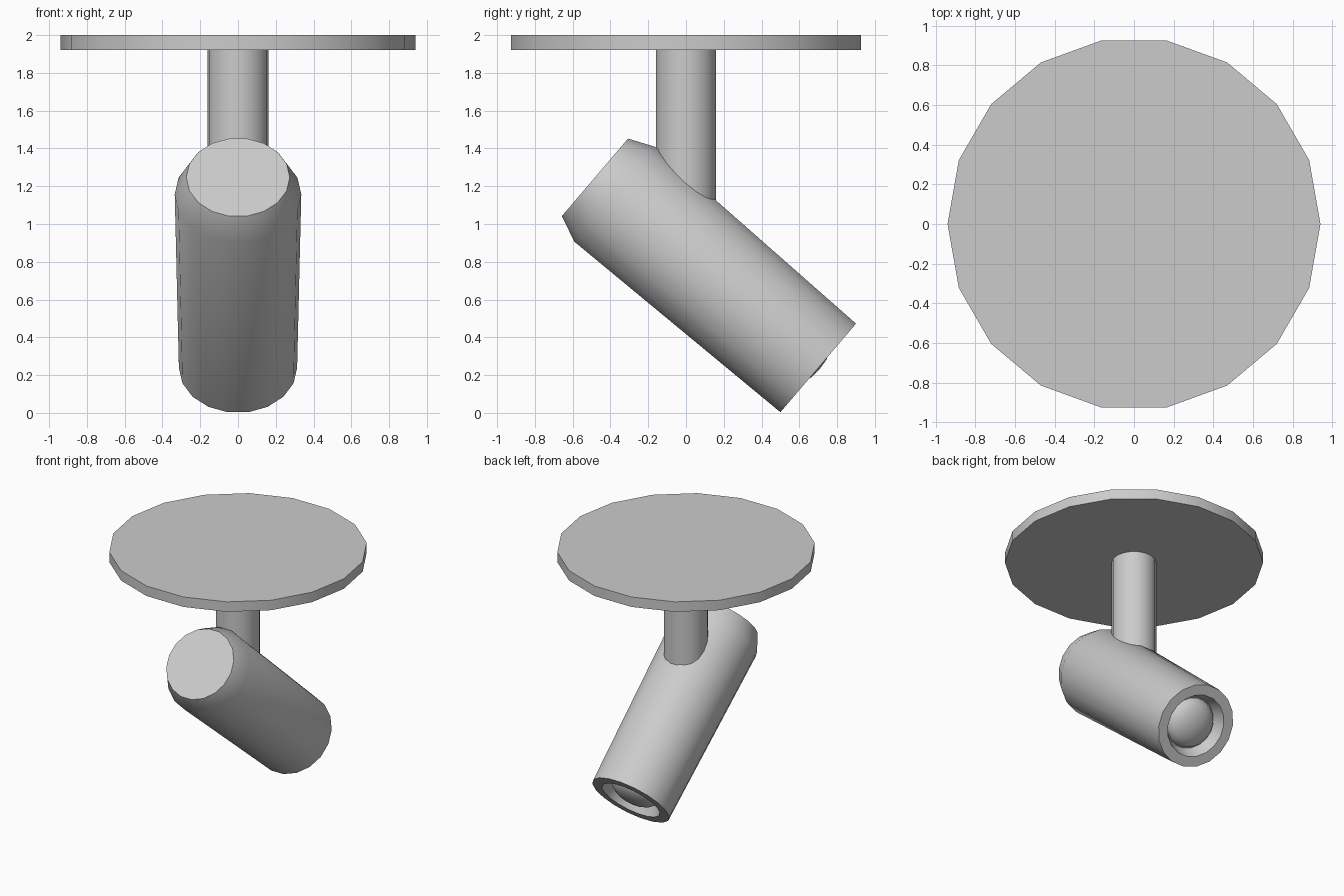
import bpy, bmesh, math
from mathutils import Matrix, Vector

if "Cube" in bpy.data.objects:
    bpy.data.objects.remove(bpy.data.objects["Cube"])

SIDES = 18


def lathe(name, profile, matrix=Matrix.Identity(4), sides=SIDES):
    """Revolve (radius, height) points about local z; radius 0 makes a pole, open ends get capped."""
    bm = bmesh.new()
    rings = []
    for r, h in profile:
        n = sides if r > 0 else 1
        rings.append([bm.verts.new((r * math.cos(2 * math.pi * i / sides),
                                    r * math.sin(2 * math.pi * i / sides), h)) for i in range(n)])
    for a, b in zip(rings, rings[1:]):
        for i in range(sides):
            j = (i + 1) % sides
            quad = [a[i % len(a)], a[j % len(a)], b[j % len(b)], b[i % len(b)]]
            bm.faces.new(list(dict.fromkeys(quad)))
    for ring in (rings[0], rings[-1]):
        if len(ring) > 1:
            bm.faces.new(ring)
    bmesh.ops.recalc_face_normals(bm, faces=bm.faces)
    mesh = bpy.data.meshes.new(name)
    bm.to_mesh(mesh)
    bm.free()
    ob = bpy.data.objects.new(name, mesh)
    bpy.context.collection.objects.link(ob)
    ob.matrix_world = matrix
    bpy.ops.object.select_all(action='DESELECT')
    ob.select_set(True)
    bpy.context.view_layer.objects.active = ob
    bpy.ops.object.shade_smooth_by_angle(angle=math.radians(30))
    return ob


# Ceiling plate and hanging stem
lathe("ceiling_plate", [(0.94, 1.92), (0.94, 2.0)])
lathe("stem", [(0.162, 0.95), (0.162, 1.93)])

# Tilted lamp frame: local z runs from the closed back end to the open end
back, mouth = Vector((0, -0.482, 1.247)), Vector((0, 0.70, 0.238))
axis = (mouth - back).normalized()
length = (mouth - back).length
side = Vector((1, 0, 0))
tilt = Matrix.Translation(back) @ Matrix((side, axis.cross(side), axis)).transposed().to_4x4()

# Lamp housing: chamfered back, slight taper, recessed mouth
lathe("lamp_housing", [(0.274, 0), (0.335, 0.138), (0.313, length),
                       (0.235, length), (0.195, length - 0.085)], tilt)

# Domed lens in the recess
R, DEPTH, RISE = 0.19, 0.09, 0.10
steps = 5
dome = [(R * math.cos(math.pi / 2 * k / steps) if k < steps else 0,
         length - DEPTH + RISE * math.sin(math.pi / 2 * k / steps)) for k in range(steps + 1)]
lathe("lens", dome, tilt)
